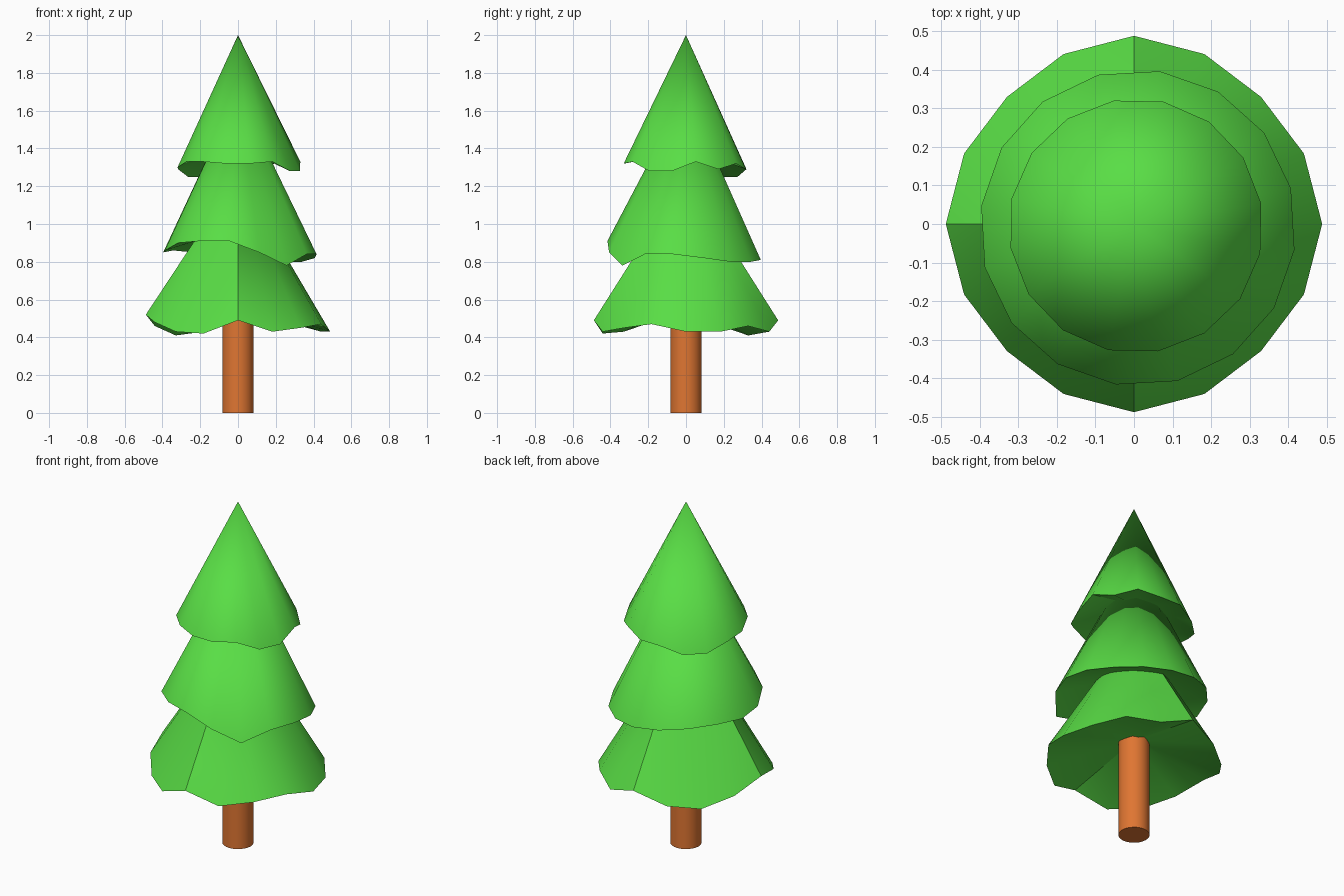
import bpy, bmesh, math
from mathutils import Vector

cube = bpy.data.objects.get("Cube")
if cube:
    bpy.data.objects.remove(cube, do_unlink=True)


def make_material(name, colour):
    mat = bpy.data.materials.new(name)
    mat.use_nodes = True
    mat.diffuse_color = colour
    mat.node_tree.nodes["Principled BSDF"].inputs["Base Color"].default_value = colour
    return mat


def smooth(obj):
    bpy.ops.object.select_all(action='DESELECT')
    obj.select_set(True)
    bpy.context.view_layer.objects.active = obj
    bpy.ops.object.shade_smooth_by_angle(angle=math.radians(40))


leaf_green = make_material("leaf green", (0.1, 0.73, 0.06, 1))
bark_orange = make_material("bark orange", (0.74, 0.18, 0.032, 1))


def make_tier(name, apex_z, hollow_z, base_z, radius, squareness, shift, start, drops):
    """Skirt of branches: a wavy rim joined to an apex above and a hollow below.
    The drops are rim heights over base_z, in hundredths, clockwise from the back."""
    bm = bmesh.new()
    apex = bm.verts.new((0, 0, apex_z))
    hollow = bm.verts.new((0, 0, hollow_z))
    count = len(drops)
    rim = []
    for i, drop in enumerate(drops):
        turn = math.tau * i / count
        angle = math.radians(start) - turn
        r = radius + squareness * math.cos(4 * turn)
        point = Vector((r * math.cos(angle) + shift, r * math.sin(angle) - shift,
                        base_z + drop / 100))
        rim.append(bm.verts.new(point))
    for a, b in zip(rim, rim[1:] + rim[:1]):
        bm.faces.new((apex, b, a))
        bm.faces.new((hollow, a, b))
    bmesh.ops.recalc_face_normals(bm, faces=bm.faces)
    mesh = bpy.data.meshes.new(name)
    bm.to_mesh(mesh)
    bm.free()
    mesh.materials.append(leaf_green)
    obj = bpy.data.objects.new(name, mesh)
    bpy.context.collection.objects.link(obj)
    smooth(obj)


# Three tiers of branches
make_tier("lower_branches", 1.26, 0.58, 0.4, 0.477, 0.011, 0, 90,
          [9, 3, 6, 3, 3, 7, 5, 3, 9, 2, 3, 8, 12, 6, 1, 3])
make_tier("middle_branches", 1.7, 0.98, 0.78, 0.41, 0, 0.01, 82,
          [3, 2, 2, 4, 6, 6, 0, 7, 13, 13, 12, 8, 7, 8, 7, 5])
make_tier("upper_branches", 2.0, 1.41, 1.25, 0.33, 0, 0.005, 100,
          [4, 4, 7, 4, 8, 3, 3, 8, 7, 7, 8, 8, 5, 4, 0, 0])

# Trunk
trunk_height = 0.75
bpy.ops.mesh.primitive_cylinder_add(vertices=24, radius=0.083, depth=trunk_height,
                                    location=(0, 0, trunk_height / 2))
trunk = bpy.context.object
trunk.name = "trunk"
trunk.data.materials.append(bark_orange)
smooth(trunk)
